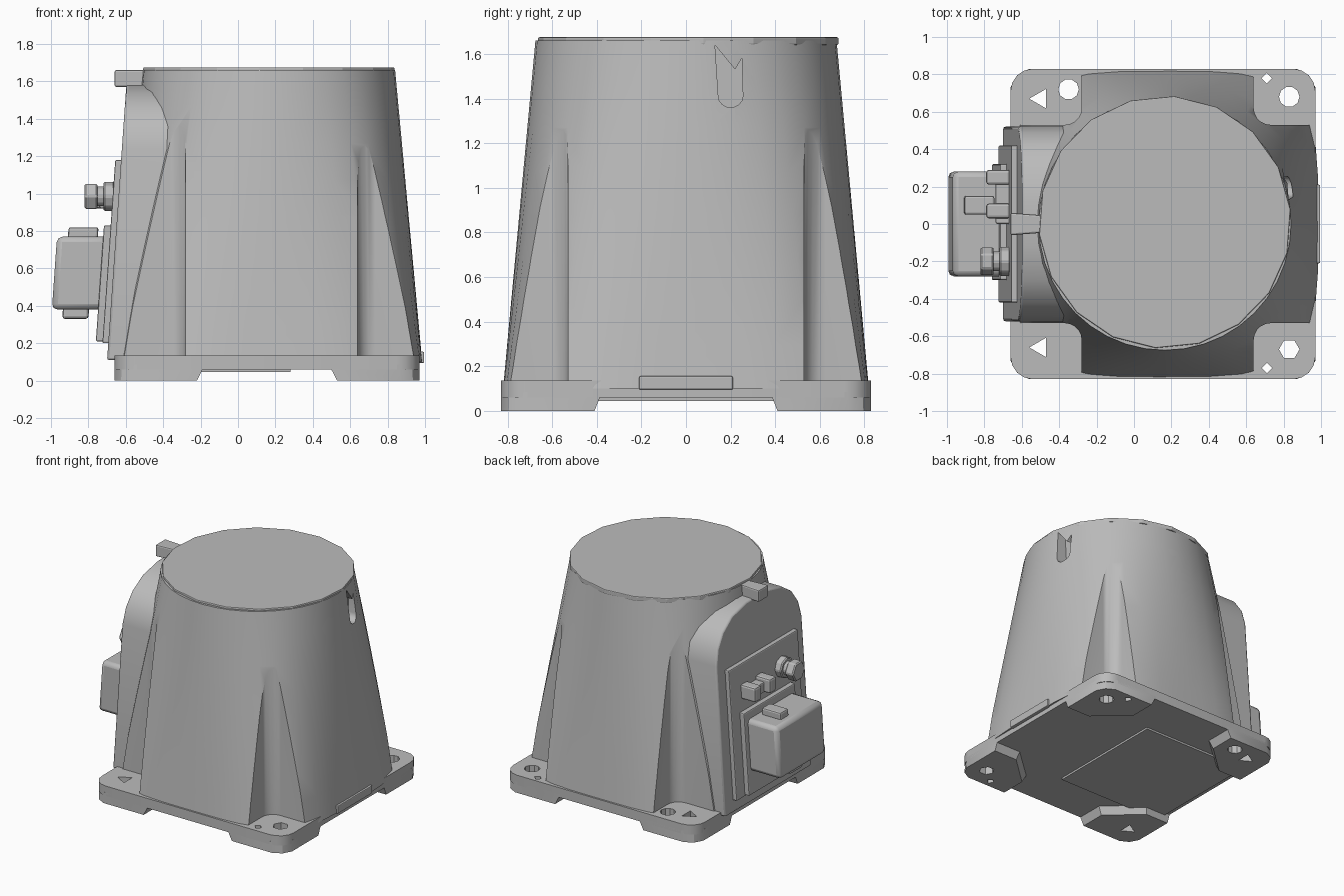
import bpy, bmesh, math
from mathutils import Matrix

cube = bpy.data.objects.get("Cube")
if cube:
    bpy.data.objects.remove(cube, do_unlink=True)

grey = bpy.data.materials.new("cast_grey")
grey.use_nodes = True
grey.diffuse_color = (0.5, 0.5, 0.5, 1)
grey.node_tree.nodes["Principled BSDF"].inputs["Base Color"].default_value = (0.5, 0.5, 0.5, 1)


def finish(name, bm, bevel=0.0, segments=2):
    bmesh.ops.recalc_face_normals(bm, faces=bm.faces)
    me = bpy.data.meshes.new(name)
    bm.to_mesh(me)
    bm.free()
    me.materials.append(grey)
    ob = bpy.data.objects.new(name, me)
    bpy.context.collection.objects.link(ob)
    if bevel:
        mod = ob.modifiers.new("bevel", "BEVEL")
        mod.width, mod.segments, mod.limit_method = bevel, segments, "ANGLE"
    return ob


def loft(name, rings, bevel=0.0):
    """Skin a stack of equal-length rings of 3D points and cap both ends."""
    bm = bmesh.new()
    rows = [[bm.verts.new(p) for p in r] for r in rings]
    n = len(rows[0])
    for a, b in zip(rows, rows[1:]):
        for i in range(n):
            j = (i + 1) % n
            bm.faces.new((a[i], a[j], b[j], b[i]))
    bm.faces.new(rows[0][::-1])
    bm.faces.new(rows[-1])
    return finish(name, bm, bevel)


def prism(name, pts, z0, z1, bevel=0.0):
    return loft(name, [[(x, y, z) for x, y in pts] for z in (z0, z1)], bevel)


def box(name, x, y, z, bevel=0.0, lean=0.0):
    """Box from ranges; lean shifts x with height to follow the sloping wall."""
    rings = []
    for h in z:
        dx = lean * (h - z[0])
        rings.append([(a + dx, b, h) for a, b in
                      ((x[0], y[0]), (x[1], y[0]), (x[1], y[1]), (x[0], y[1]))])
    return loft(name, rings, bevel)


def circle(cx, cy, r, n, turn=0.0):
    return [(cx + r * math.cos(math.tau * i / n + turn),
             cy + r * math.sin(math.tau * i / n + turn)) for i in range(n)]


def cut(ob, cutters):
    bpy.context.view_layer.objects.active = ob
    for c in cutters:
        c.hide_render = True
        mod = ob.modifiers.new("cut", "BOOLEAN")
        mod.operation, mod.solver, mod.object = "DIFFERENCE", "EXACT", c
        bpy.ops.object.modifier_apply(modifier=mod.name)
        bpy.data.objects.remove(c, do_unlink=True)


def smooth(ob, angle=30):
    bpy.ops.object.select_all(action="DESELECT")
    ob.select_set(True)
    bpy.context.view_layer.objects.active = ob
    bpy.ops.object.shade_smooth_by_angle(angle=math.radians(angle))


# Tapered housing: squarish at the base, round at the top
CX, N, POWER = 0.165, 40, 4.0
rings = []
for k in range(9):
    t = k / 8
    ring = []
    for i in range(N):
        a = math.tau * i / N
        c, s = math.cos(a), math.sin(a)
        square = 0.82 / (abs(c) ** POWER + abs(s) ** POWER) ** (1 / POWER)
        r = square * (1 - t) + 0.675 * t
        ring.append((CX + r * c, r * s, 0.1 + 1.56 * t))
    rings.append(ring)
housing = loft("housing", rings)

# Upright corner recesses with a rounded inner corner
cutters = []
for cx, sx in ((0.64, 1), (-0.28, -1)):
    for sy in (1, -1):
        r = 0.09
        pts = [(cx, sy * 1.2)]
        for i in range(6):
            a = math.pi + math.pi / 2 * i / 5
            pts.append((cx + sx * (r + r * math.cos(a)), sy * (0.53 + r + r * math.sin(a))))
        pts += [(cx + sx, sy * 0.53), (cx + sx, sy * 1.2)]
        cutters.append(prism("recess_cutter", pts, 0.0, 1.62))

# Teardrop drain hole high on the right side
drop = [(0.2 + 0.055 * math.cos(a), 1.41 + 0.05 * math.sin(a))
        for a in [math.pi + math.pi * i / 8 for i in range(9)]]
drop += [(0.25, 1.58), (0.22, 1.53), (0.13, 1.64)]
cutters.append(loft("hole_cutter", [[(x, y, z) for y, z in drop] for x in (0.76, 1.1)]))
cut(housing, cutters)
smooth(housing)

# Faceted lid
lid = prism("lid", circle(CX, 0.01, 0.675, 18, 0.1), 1.64, 1.675, 0.006)

# Base slab with rounded corners
def rounded_rect(x0, x1, y0, y1, r, n=5):
    pts = []
    for q, (px, py) in enumerate(((x1 - r, y1 - r), (x0 + r, y1 - r), (x0 + r, y0 + r), (x1 - r, y0 + r))):
        for i in range(n):
            a = math.pi / 2 * (q + i / (n - 1))
            pts.append((px + r * math.cos(a), py + r * math.sin(a)))
    return pts


base = prism("base_slab", rounded_rect(-0.66, 0.97, -0.83, 0.83, 0.12), 0.06, 0.135)

# Mounting feet: outer corner rounded, inner corner cut off
feet = []
for side, edge, sx in (("left", 0.97, 1), ("right", -0.66, -1)):
    for end, sy in (("back", 1), ("front", -1)):
        shape = [(0.0, 0.42), (0.0, 0.1), (0.035, 0.035), (0.1, 0.0),
                 (0.44, 0.0), (0.44, 0.2), (0.2, 0.42)]
        low = [(edge - sx * u, sy * (0.83 - v), 0.0) for u, v in shape]
        high = [(edge - sx * u * 1.1, sy * (0.83 - v * 1.08), 0.085) for u, v in shape]
        feet.append(loft(f"{end}_{side}_foot", [low, high]))

# Bolt and dowel holes through slab and feet
holes = [(0.83, 0.68, 0.055, 10), (0.83, -0.67, 0.055, 6), (0.71, 0.78, 0.028, 4),
         (0.71, -0.77, 0.028, 4), (-0.35, 0.72, 0.055, 10), (-0.5, 0.67, 0.06, 3),
         (-0.5, -0.66, 0.06, 3)]
for ob in [base] + feet:
    cut(ob, [prism("bolt_cutter", circle(x, y, r, n, math.pi), -0.1, 0.3) for x, y, r, n in holes])
    smooth(ob)

# Underside cover and side cover
box("underside_cover", (-0.62, 0.28), (-0.48, 0.48), (0.045, 0.07))
box("side_cover", (0.9, 0.995), (-0.21, 0.21), (0.095, 0.155), 0.006)

# Arched mounting flange leaning with the wall
LEAN = 0.07
arch = [(0.52, 0.11), (0.52, 1.24), (0.49, 1.36), (0.42, 1.46), (0.3, 1.54), (0.12, 1.58)]
arch += [(-y, z) for y, z in reversed(arch)]
flange = loft("flange", [[(-0.7 + LEAN * (z - 0.11), y, z) for y, z in arch],
                         [(-0.24, y, z) for y, z in arch]], 0.012)
smooth(flange)

# Lifting tab at the rim
tab = [(-0.66, -0.06), (-0.4, -0.04), (-0.4, 0.04), (-0.66, 0.06)]
prism("rim_tab", tab, 1.57, 1.66, 0.01)

# Stepped cover plates on the flange
box("outer_plate", (-0.725, -0.65), (-0.42, 0.42), (0.2, 1.18), 0.008, LEAN)
box("inner_plate", (-0.76, -0.68), (-0.3, 0.32), (0.21, 0.83), 0.008, LEAN)

# Terminal box with clips above and below
terminal = box("terminal_box", (-0.995, -0.7), (-0.28, 0.28), (0.38, 0.77), 0.03, LEAN)
smooth(terminal)
box("upper_clip", (-0.91, -0.75), (0.05, 0.15), (0.76, 0.82), 0.012, LEAN)
box("lower_clip", (-0.94, -0.8), (-0.08, 0.08), (0.33, 0.4), 0.015, LEAN)


# Cable fittings
def fitting(name, y, z, rad, x0, x1, sides):
    bm = bmesh.new()
    place = Matrix.Translation(((x0 + x1) / 2, y, z)) @ Matrix.Rotation(math.pi / 2, 4, "Y")
    bmesh.ops.create_cone(bm, cap_ends=True, segments=sides, radius1=rad, radius2=rad,
                          depth=x1 - x0, matrix=place)
    return finish(name, bm, 0.008, 1)


fitting("cable_collar", -0.2, 0.985, 0.055, -0.76, -0.64, 8)
fitting("cable_nut", -0.2, 0.985, 0.078, -0.82, -0.75, 6)
fitting("cable_washer", -0.2, 0.985, 0.08, -0.72, -0.66, 8)
# Forked plug beside the fitting
box("plug_body", (-0.74, -0.64), (0.0, 0.28), (0.92, 1.0), 0.01)
for y in (0.03, 0.21):
    box("plug_prong", (-0.79, -0.66), (y, y + 0.08), (0.92, 1.03), 0.015)
